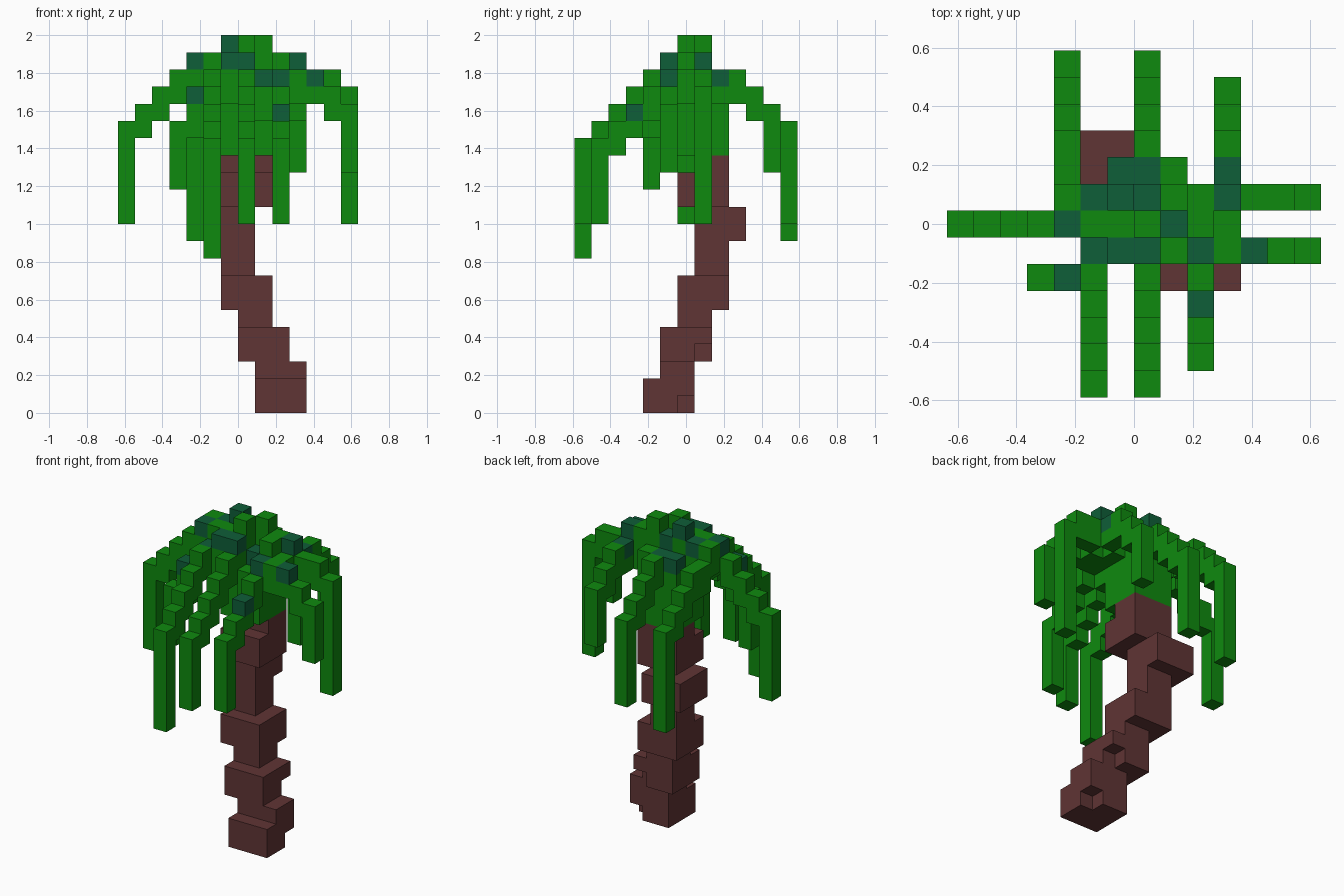
import bpy, bmesh
from mathutils import Vector

cube = bpy.data.objects.get("Cube")
if cube:
    bpy.data.objects.remove(cube)

V = 2 / 22                      # block size
LEAF, DARK, BARK = 0, 1, 2


def material(name, rgb):
    m = bpy.data.materials.new(name)
    m.use_nodes = True
    m.diffuse_color = (*rgb, 1)
    bsdf = next(n for n in m.node_tree.nodes if n.type == 'BSDF_PRINCIPLED')
    bsdf.inputs["Base Color"].default_value = (*rgb, 1)
    bsdf.inputs["Roughness"].default_value = 0.9
    return m


MATS = [material("leaf_green", (0.0045, 0.255, 0.0045)),
        material("dark_leaf_green", (0.0045, 0.112, 0.040)),
        material("bark_brown", (0.117, 0.035, 0.035))]

owner = {}                      # block -> (part name, colour)


def fill(part, colour, xs, ys, zs):
    """Fill inclusive ranges of blocks that are still free."""
    for x in range(xs[0], xs[1] + 1):
        for y in range(ys[0], ys[1] + 1):
            for z in range(zs[0], zs[1] + 1):
                owner.setdefault((x, y, z), (part, colour))


def frond(part, start, step, tops, tip, dark=()):
    """Drooping row of two-block columns ending in a long hanging tip."""
    for n, top in enumerate(tops):
        x, y = start[0] + n * step[0], start[1] + n * step[1]
        low = tip if n == len(tops) - 1 else min(top - 1, tops[n + 1])
        if n in dark:
            fill(part, DARK, (x, x), (y, y), (top, top))
        fill(part, LEAF, (x, x), (y, y), (low, top))


# Leaning trunk: stacked slabs with alternating widths
for xs, ys, zs in [((8, 10), (4, 6), (0, 1)), ((8, 10), (5, 6), (2, 2)),
                   ((7, 9), (5, 7), (3, 4)), ((7, 8), (6, 7), (5, 5)),
                   ((6, 8), (6, 8), (6, 7)), ((6, 7), (7, 8), (8, 9)),
                   ((5, 7), (7, 9), (10, 11)), ((6, 8), (6, 8), (12, 13)),
                   ((6, 8), (7, 8), (14, 14))]:
    fill("trunk", BARK, xs, ys, zs)
for notch in [(10, 6, 0), (9, 7, 3)]:
    del owner[notch]

# Fronds on all four sides
E, W, N, S = (1, 0), (-1, 0), (0, 1), (0, -1)
frond("right_frond", (4, 6), W, (20, 19, 18, 17, 16), 11, {0})
frond("right_short_frond", (4, 4), W, (18, 16), 13, {0})
frond("front_right_frond", (5, 5), S, (19, 19, 18, 17, 16, 15), 9, {0})
frond("front_middle_frond", (7, 5), S, (20, 19, 18, 17, 16, 15), 11, {0})
frond("front_left_frond", (9, 5), S, (19, 18, 17, 16, 15), 11, {0, 2})
frond("left_front_frond", (10, 5), E, (19, 19, 18, 17), 14, {1})
frond("left_back_frond", (10, 7), E, (20, 19, 19, 18), 11, {0})
frond("back_right_frond", (4, 7), N, (20, 19, 19, 18, 17, 16), 10)
frond("back_middle_frond", (7, 7), N, (20, 19, 19, 18, 17, 16), 11, {0, 1})
frond("back_left_frond", (10, 8), N, (19, 19, 18, 17), 14, {0})

# Crown: cap columns (x, y, top, colour) over a solid core
for x, y, top, colour in [(6, 5, 20, DARK), (8, 5, 18, LEAF),
                          (5, 6, 20, LEAF), (6, 6, 20, LEAF), (7, 6, 21, LEAF),
                          (8, 6, 19, DARK), (9, 6, 20, LEAF), (10, 6, 19, LEAF),
                          (5, 7, 20, DARK), (6, 7, 21, DARK), (8, 7, 21, LEAF),
                          (9, 7, 20, LEAF), (6, 8, 19, DARK), (8, 8, 19, LEAF)]:
    fill("crown", colour, (x, x), (y, y), (top, top))
    fill("crown", LEAF, (x, x), (y, y), (min(top - 1, 18), top))
fill("crown", LEAF, (6, 8), (6, 8), (15, 18))

# One object per part, keeping only exposed block faces
parts = {}
for cell, (part, colour) in owner.items():
    parts.setdefault(part, []).append((cell, colour))

for part, cells in parts.items():
    bm = bmesh.new()
    for cell, colour in cells:
        centre = Vector(((cell[0] - 6.5) * V, (cell[1] - 6) * V, (cell[2] + 0.5) * V))
        for axis in range(3):
            for sign in (-1, 1):
                near = list(cell)
                near[axis] += sign
                if tuple(near) in owner:
                    continue
                n, u = Vector(), Vector()
                n[axis] = sign * V / 2
                u[(axis + 1) % 3] = V / 2
                w = n.cross(u) * (2 / V)
                ring = [centre + n + a * u + b * w
                        for a, b in ((-1, -1), (1, -1), (1, 1), (-1, 1))]
                face = bm.faces.new([bm.verts.new(p) for p in ring])
                face.material_index = colour
    bmesh.ops.remove_doubles(bm, verts=bm.verts[:], dist=V / 100)
    mesh = bpy.data.meshes.new(part)
    bm.to_mesh(mesh)
    bm.free()
    for m in MATS:
        mesh.materials.append(m)
    bpy.context.scene.collection.objects.link(bpy.data.objects.new(part, mesh))
